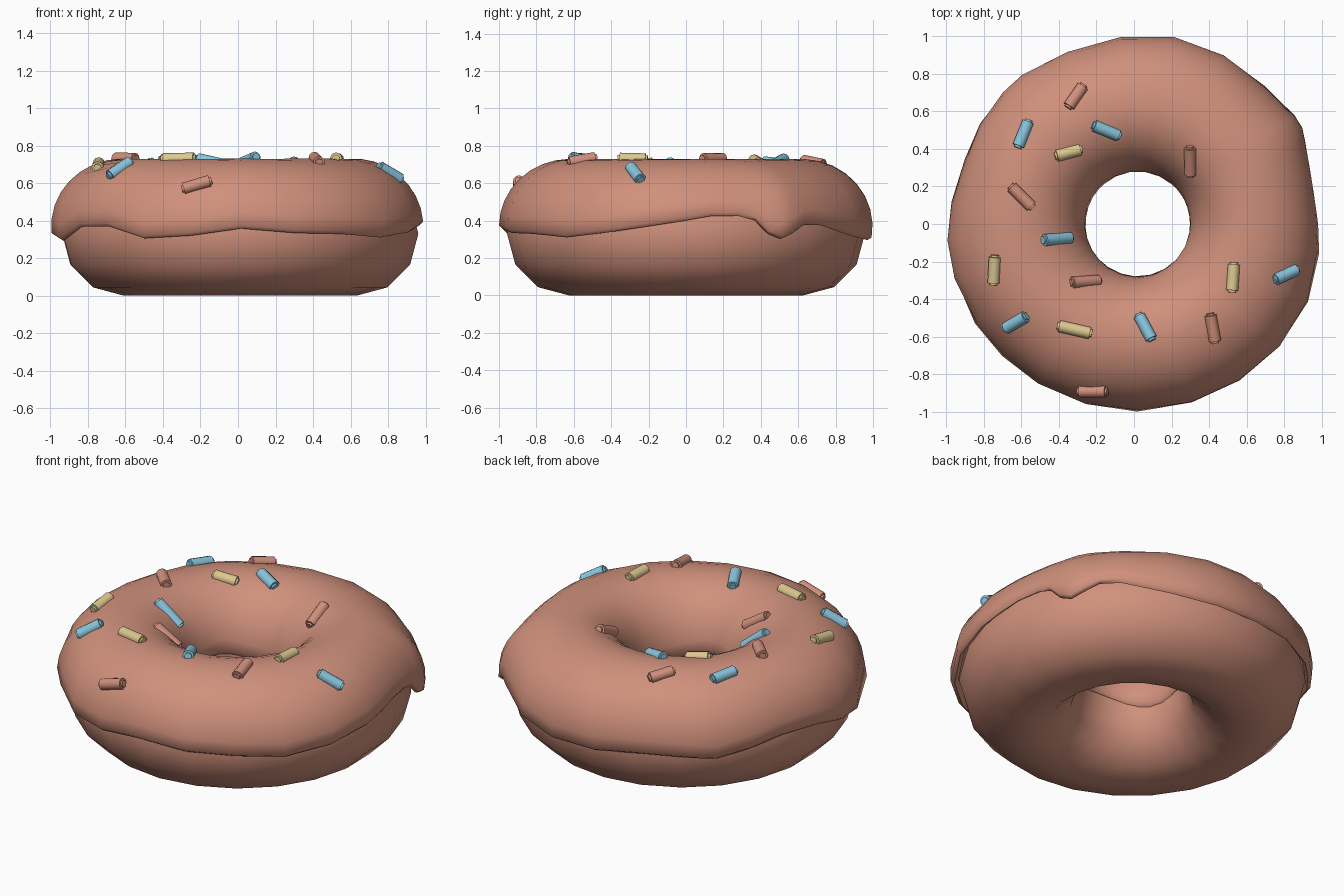
import bpy, bmesh, math
from math import sin, cos, radians, sqrt, pi
from mathutils import Vector, Matrix

if "Cube" in bpy.data.objects:
    bpy.data.objects.remove(bpy.data.objects["Cube"])

R, ZC, RZ = 0.62, 0.37, 0.36      # icing ring radius, centre height, half height


def material(name, rgb):
    m = bpy.data.materials.new(name)
    m.diffuse_color = (*rgb, 1)
    m.use_nodes = True
    m.node_tree.nodes["Principled BSDF"].inputs["Base Color"].default_value = m.diffuse_color
    return m


PINK = material("rosy_brown", (0.63, 0.28, 0.20))
BLUE = material("light_blue", (0.25, 0.56, 0.72))
TAN = material("pale_yellow", (0.72, 0.58, 0.28))


def finish(name, bm, mat, angle):
    bmesh.ops.recalc_face_normals(bm, faces=bm.faces)
    me = bpy.data.meshes.new(name)
    bm.to_mesh(me)
    bm.free()
    me.materials.append(mat)
    ob = bpy.data.objects.new(name, me)
    bpy.context.collection.objects.link(ob)
    me.shade_smooth()
    me.set_sharp_from_angle(angle=radians(angle))
    return ob


def loft(name, rings, mat, angle):
    """Join closed cross-sections into a closed ring."""
    bm = bmesh.new()
    vs = [[bm.verts.new(p) for p in ring] for ring in rings]
    n, k = len(vs), len(vs[0])
    for i in range(n):
        a, b = vs[i], vs[(i + 1) % n]
        for j in range(k):
            bm.faces.new((a[j], b[j], b[(j + 1) % k], a[(j + 1) % k]))
    return finish(name, bm, mat, angle)


# Dough: 22 x 12 ring standing on the ground
dough = []
for i in range(22):
    t = radians(-89 + i * 360 / 22)
    ring = []
    for j in range(12):
        p = j * pi / 6
        r = 0.625 + 0.332 * cos(p)
        ring.append((r * cos(t) + 0.012, r * sin(t), 0.33 + 0.33 * sin(p)))
    dough.append(ring)
loft("dough", dough, PINK, 180)

# Icing: angle around the ring, height of dripping edge, outer radius
EDGE = [(-9, .395, 1.0), (0, .42, .985), (8, .445, .98), (17, .445, .99),
        (22, .42, 1.0), (26, .345, 1.015), (30, .315, 1.035), (34, .345, 1.035),
        (39, .395, 1.02), (46, .395, 1.015), (62, .335, 1.02), (78, .31, 1.02),
        (94, .31, 1.0), (111, .335, .985), (127, .325, .995), (135, .31, .99),
        (147, .35, .98), (159, .385, .966), (173, .38, .98), (185, .335, 1.0),
        (197, .305, 1.0), (212, .385, 1.0), (225, .388, .995), (239, .32, .993),
        (255, .335, .995), (271, .375, 1.0), (288, .35, 1.0), (304, .345, 1.007),
        (320, .325, 1.015), (336, .355, 1.016)]
N = 16
icing = []
for deg, ze, ro in EDGE:
    t = radians(deg)
    ri = 0.278 + 0.02 * cos(t)                       # hole radius
    zi = 0.36 + 0.03 * sin(3 * t)                    # inner edge height
    p0 = math.asin((ze - ZC) / RZ)
    p1 = pi - math.asin((zi - ZC) / RZ)

    def point(p, s):
        c = cos(p)
        r = R + s * c * ((ro - R) if c > 0 else (R - ri))
        return (r * cos(t), r * sin(t), ZC + s * RZ * sin(p))

    phis = [p0 + (p1 - p0) * j / N for j in range(N + 1)]
    outer = [point(p, 1) for p in phis]
    under = [point(p, 0.89) for p in reversed(phis)]
    # rounded lips between the outer skin and the underside
    lip0, lip1 = point(p0 - 0.05, 0.95), point(p1 + 0.05, 0.95)
    icing.append(outer + [lip1] + under + [lip0])
loft("icing", icing, PINK, 70)


# Sprinkles: little rounded rods lying along the icing
def height(x, y):
    d = sqrt(x * x + y * y) - R
    return ZC + RZ * sqrt(max(0.0, 1 - (d / (0.38 if d > 0 else 0.335)) ** 2))


def sprinkle(name, x, y, deg, length, mat):
    a = radians(deg)
    dx, dy, e = cos(a), sin(a), 0.02
    slope = (height(x + dx * e, y + dy * e) - height(x - dx * e, y - dy * e)) / (2 * e)
    axis = Vector((dx, dy, slope)).normalized()
    full = length / axis.to_2d().length if hasattr(axis, "to_2d") else length
    bm = bmesh.new()
    bmesh.ops.create_cone(bm, cap_ends=True, segments=12, radius1=0.032,
                          radius2=0.032, depth=min(full, 0.2))
    rims = [ed for ed in bm.edges
            if abs(ed.verts[0].co.z - ed.verts[1].co.z) < 1e-5]
    bmesh.ops.bevel(bm, geom=rims, offset=0.011, segments=2, affect='EDGES')
    rot = axis.to_track_quat('Z', 'Y').to_matrix().to_4x4()
    bm.transform(Matrix.Translation((x, y, height(x, y))) @ rot)
    finish(name, bm, mat, 50)


PLACES = {
    PINK: [(-.31, .68, 55, .15), (.30, .335, 91, .16), (-.60, .145, -45, .17),
           (-.26, -.308, 4, .16), (.42, -.555, -80, .16), (-.22, -.893, 0, .16)],
    BLUE: [(-.59, .48, 68, .16), (-.148, .498, -22, .16), (-.41, -.08, 5, .16),
           (-.63, -.525, 30, .14), (.06, -.55, -62, .16), (.81, -.27, 25, .14)],
    TAN: [(-.35, .38, 15, .15), (-.745, -.245, 87, .16),
          (.528, -.285, 86, .16), (-.317, -.563, -13, .19)],
}
for mat, places in PLACES.items():
    for i, (x, y, deg, length) in enumerate(places):
        sprinkle(f"{mat.name}_sprinkle_{i + 1}", x, y, deg, length, mat)
